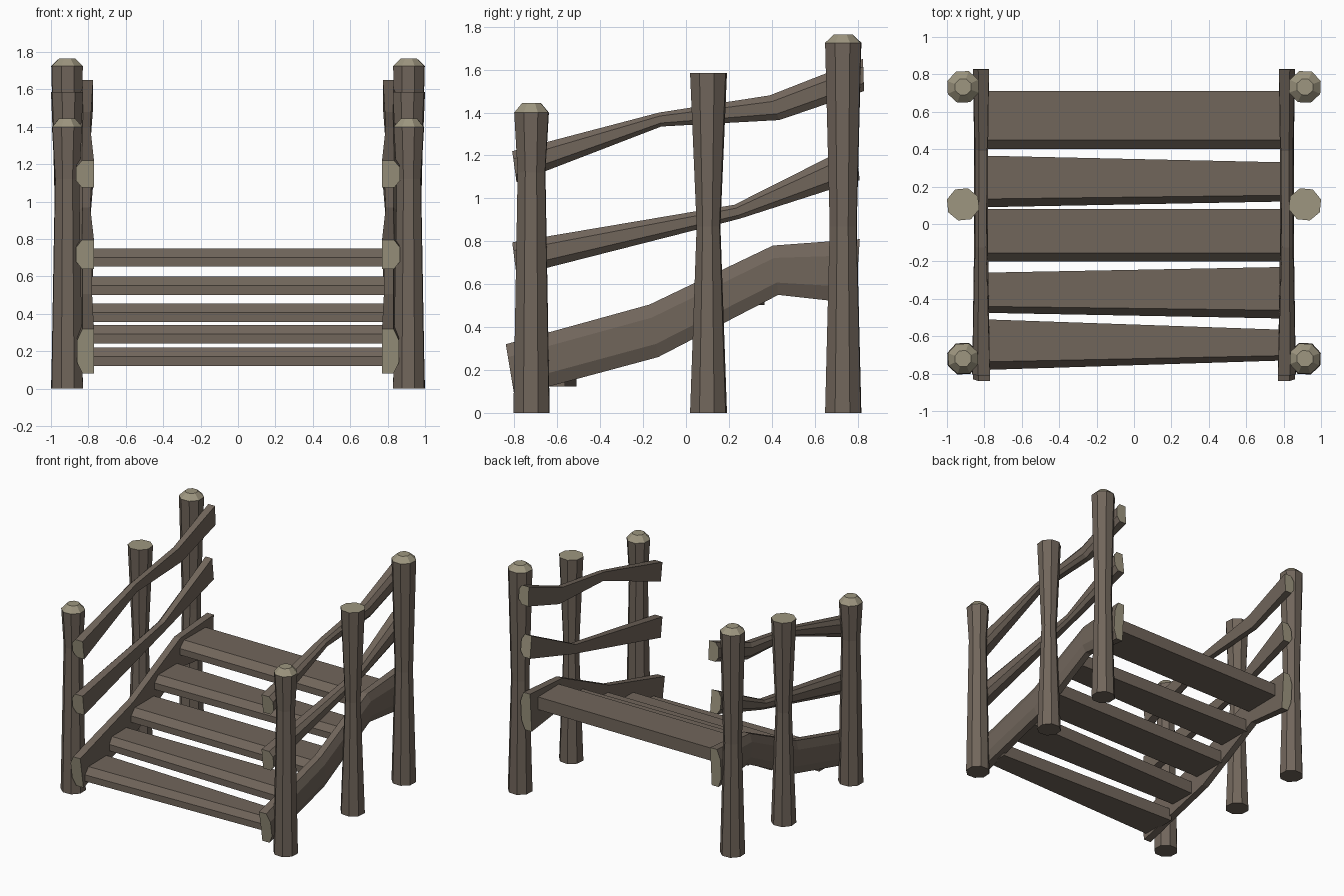
import bpy, bmesh, math

if "Cube" in bpy.data.objects:
    bpy.data.objects.remove(bpy.data.objects["Cube"])


def material(name, col):
    m = bpy.data.materials.new(name)
    m.diffuse_color = (*col, 1)
    m.use_nodes = True
    m.node_tree.nodes["Principled BSDF"].inputs["Base Color"].default_value = m.diffuse_color
    return m


wood = material("weathered brown wood", (0.165, 0.132, 0.105))
cut = material("pale cut wood", (0.34, 0.305, 0.215))


def loft(name, rings, pale=(), mirror=True):
    """Skin closed rings; pale holds face groups that show cut wood:
    'start', 'end' or the index of a ring span."""
    bm = bmesh.new()
    vs = [[bm.verts.new(p) for p in r] for r in rings]
    n = len(rings[0])
    for i in range(len(vs) - 1):
        for j in range(n):
            k = (j + 1) % n
            f = bm.faces.new((vs[i][j], vs[i][k], vs[i + 1][k], vs[i + 1][j]))
            f.material_index = int(i in pale)
    bm.faces.new(vs[0][::-1]).material_index = int('start' in pale)
    bm.faces.new(vs[-1]).material_index = int('end' in pale)
    bmesh.ops.recalc_face_normals(bm, faces=bm.faces)
    me = bpy.data.meshes.new(name)
    bm.to_mesh(me)
    bm.free()
    me.materials.append(wood)
    me.materials.append(cut)
    ob = bpy.data.objects.new(name, me)
    bpy.context.collection.objects.link(ob)
    if mirror:
        ob.modifiers.new("mirror", 'MIRROR').use_clip = False
    return ob


# Posts: eight-sided, waisted, corner ones with a bevelled pale cap
def post(name, y, profile, pale, turn):
    rings = []
    for r, z in profile:
        rings.append([(0.914 + r * math.cos(math.radians(turn + 45 * i)),
                       y + r * math.sin(math.radians(turn + 45 * i)), z)
                      for i in range(8)])
    loft(name, rings, pale)


post("front_post", -0.72, [(0.09, 0), (0.069, 1.12), (0.086, 1.40), (0.046, 1.445)], (2, 'end'), 20)
post("middle_post", 0.105, [(0.09, 0), (0.058, 0.87), (0.09, 1.585)], ('end',), 17)
post("back_post", 0.733, [(0.09, 0), (0.067, 0.87), (0.09, 1.725), (0.046, 1.765)], (2, 'end'), 20)


# Rails and stringers: flat inside, chamfered outside, pale cut ends
def rail(name, stations):
    rings = []
    for xi, xo, (yt, zt), (yb, zb) in stations:
        def at(x, t):
            return (x, yt + (yb - yt) * t, zt + (zb - zt) * t)
        c = xo - (xo - xi) * 0.32
        rings.append([at(xi, 0), at(c, 0), at(xo, 0.25), at(xo, 0.75), at(c, 1), at(xi, 1)])
    loft(name, rings, ('start', 'end'))


rail("stringer", [
    (0.77, 0.86, (-0.84, 0.32), (-0.80, 0.08)),
    (0.78, 0.855, (-0.17, 0.505), (-0.13, 0.26)),
    (0.78, 0.855, (0.405, 0.78), (0.43, 0.55)),
    (0.775, 0.86, (0.81, 0.81), (0.79, 0.51))])
rail("middle_rail", [
    (0.77, 0.865, (-0.81, 0.795), (-0.79, 0.64)),
    (0.79, 0.85, (0.225, 0.97), (0.25, 0.905)),
    (0.775, 0.86, (0.79, 1.255), (0.81, 1.085))])
rail("upper_rail", [
    (0.77, 0.865, (-0.81, 1.22), (-0.79, 1.075)),
    (0.79, 0.85, (-0.125, 1.40), (-0.115, 1.335)),
    (0.785, 0.85, (0.39, 1.48), (0.435, 1.365)),
    (0.775, 0.86, (0.825, 1.65), (0.83, 1.50))])

# Steps: planks with a chamfered front top edge (left y range, right y range, top z)
steps = [
    ((-0.78, -0.51), (-0.73, -0.565), 0.22),
    ((-0.475, -0.26), (-0.505, -0.23), 0.34),
    ((-0.20, 0.08), (-0.20, 0.08), 0.455),
    ((0.09, 0.365), (0.12, 0.33), 0.60),
    ((0.40, 0.71), (0.40, 0.71), 0.75)]
for i, (left, right, z) in enumerate(steps):
    rings = []
    for x, (y0, y1) in ((-0.79, left), (0.79, right)):
        yc = y0 + (y1 - y0) * 0.16
        rings.append([(x, y0, z - 0.098), (x, y1, z - 0.098), (x, y1, z), (x, yc, z), (x, y0, z - 0.048)])
    loft("step_%d" % (i + 1), rings, mirror=False)
